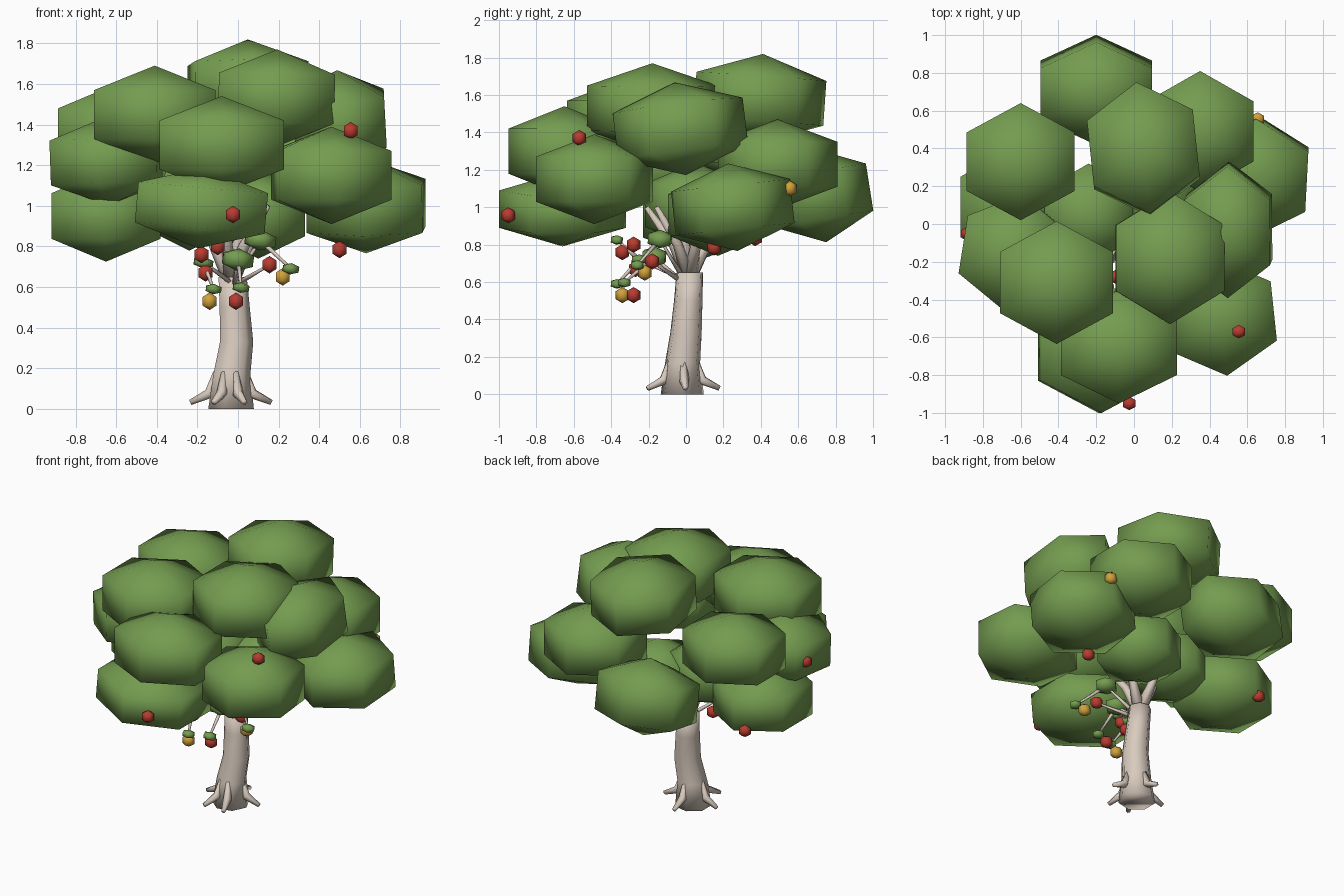
import bpy, bmesh, math
from mathutils import Vector, Matrix, Euler


def material(name, rgb):
    m = bpy.data.materials.new(name)
    m.diffuse_color = (*rgb, 1)
    return m


GREEN = material("leaf green", (0.175, 0.335, 0.08))
BARK = material("pale bark", (0.69, 0.595, 0.515))
RED = material("fruit red", (0.48, 0.045, 0.03))
GOLD = material("fruit gold", (0.64, 0.36, 0.045))


def finish(bm, name, mat):
    bmesh.ops.recalc_face_normals(bm, faces=bm.faces)
    for f in bm.faces:
        f.smooth = True
    me = bpy.data.meshes.new(name)
    bm.to_mesh(me)
    bm.free()
    me.materials.append(mat)
    ob = bpy.data.objects.new(name, me)
    bpy.context.collection.objects.link(ob)
    return ob


def clump(name, mat, centre, size, tilt=(0, 0, 0)):
    """Six-sided, three-ring ball; size = ring radius in x and y, pole height."""
    bm = bmesh.new()
    bmesh.ops.create_uvsphere(bm, u_segments=6, v_segments=3, radius=1)
    # turn so that ring corners point along y
    ring = max(bm.verts, key=lambda v: v.co.x ** 2 + v.co.y ** 2).co
    turn = math.pi / 2 - math.atan2(ring.y, ring.x)
    rot = Euler([math.radians(a) for a in tilt]).to_matrix().to_4x4()
    k = math.sqrt(0.75)
    scale = Matrix.Diagonal((size[0] / k, size[1] / k, size[2], 1))
    bm.transform(Matrix.Translation(centre) @ rot @ scale @ Matrix.Rotation(turn, 4, 'Z'))
    return finish(bm, name, mat)


def tube(name, mat, points, radii, sides=6):
    """Capped tapering tube through points."""
    pts = [Vector(p) for p in points]
    bm = bmesh.new()
    rings = []
    for i, p in enumerate(pts):
        d = pts[min(i + 1, len(pts) - 1)] - pts[max(i - 1, 0)]
        q = d.to_track_quat('Z', 'Y')
        if name == "trunk":
            q = Matrix.Identity(3).to_quaternion()
        ring = []
        for s in range(sides):
            a = 2 * math.pi * s / sides
            off = Vector((math.cos(a), math.sin(a), 0)) * radii[i]
            ring.append(bm.verts.new(p + q @ off))
        rings.append(ring)
    for a, b in zip(rings, rings[1:]):
        for s in range(sides):
            t = (s + 1) % sides
            bm.faces.new((a[s], a[t], b[t], b[s]))
    bm.faces.new(rings[0])
    bm.faces.new(rings[-1])
    return finish(bm, name, mat)


# Leaf clumps: centre, size, tilt in degrees
CLUMPS = [
    ((-0.20, 0.71, 1.065), (0.34, 0.275, 0.255), (9, 0, 0)),
    ((0.05, 0.395, 1.58), (0.325, 0.35, 0.24), (-4, 0, 6)),
    ((0.35, 0.49, 1.23), (0.325, 0.32, 0.24), (0, 0, 0)),
    ((0.50, -0.03, 1.42), (0.26, 0.35, 0.25), (7, -3, 0)),
    ((0.63, 0.25, 1.00), (0.33, 0.32, 0.235), (6, 0, -3)),
    ((0.19, -0.18, 1.53), (0.33, 0.35, 0.24), (0, 1, 0)),
    ((-0.41, -0.31, 1.45), (0.345, 0.325, 0.24), (0, 0, 0)),
    ((-0.08, -0.65, 1.30), (0.355, 0.30, 0.24), (0, 0, 0)),
    ((0.46, -0.49, 1.15), (0.325, 0.315, 0.24), (0, 0, 6)),
    ((-0.18, -0.66, 0.99), (0.37, 0.34, 0.20), (0, 5, 0)),
    ((-0.60, 0.33, 1.36), (0.33, 0.31, 0.24), (0, 0, 0)),
    ((-0.64, -0.15, 1.22), (0.305, 0.31, 0.22), (0, -2, -9)),
    ((-0.65, 0.09, 0.95), (0.31, 0.32, 0.225), (0, 0, 0)),
    ((0.10, 0.17, 0.96), (0.265, 0.265, 0.22), (0, 0, 0)),
    ((-0.24, 0.05, 1.01), (0.27, 0.27, 0.23), (0, 0, 0)),
]
for c, s, t in CLUMPS:
    clump("leaf_clump", GREEN, c, s, t)

# Trunk and spreading roots
tube("trunk", BARK,
     [(-0.04, -0.02, 0), (-0.035, -0.018, 0.17), (-0.011, 0, 0.33),
      (-0.02, 0.012, 0.50), (-0.03, 0.02, 0.65)],
     [0.118, 0.096, 0.086, 0.078, 0.073], 7)
for deg in (5, 90, 175, 245, 290):
    d = Vector((math.cos(math.radians(deg)), math.sin(math.radians(deg)), 0))
    base = Vector((-0.035, -0.02, 0))
    tube("root", BARK,
         [base + d * 0.07 + Vector((0, 0, 0.18)), base + d * 0.105 + Vector((0, 0, 0.075)),
          base + d * 0.20 + Vector((0, 0, 0.032))], [0.018, 0.028, 0.014], 5)

# Branches rising steeply from the trunk top into the crown
for i in (0, 4, 5, 8, 9, 12):
    start = Vector((-0.03, 0.02, 0.62))
    far = Vector(CLUMPS[i][0])
    mid = Vector((start.x + far.x * 0.13, start.y + far.y * 0.13, 0.80))
    end = Vector((far.x * 0.32, far.y * 0.32, 1.0))
    tube("branch", BARK, [start, mid, end], [0.042, 0.028, 0.014], 5)

# Small hanging sprigs: leaves on twigs
LEAVES = [
    ((0.26, -0.26, 0.69), 0.042, 0.028), ((-0.12, -0.37, 0.59), 0.04, 0.026),
    ((0.015, -0.33, 0.597), 0.042, 0.026), ((0, -0.17, 0.735), 0.08, 0.055),
    ((0.11, -0.14, 0.83), 0.08, 0.05), ((-0.18, -0.37, 0.825), 0.04, 0.026),
    ((-0.17, -0.25, 0.72), 0.05, 0.028),
]
for c, r, h in LEAVES:
    clump("small_leaf", GREEN, c, (r, r * 0.85, h), (0, 8, 20))
for a, b in [((-0.02, -0.02, 0.63), (0.11, -0.14, 0.83)), ((-0.02, -0.02, 0.60), (0, -0.17, 0.735)),
             ((-0.03, -0.02, 0.62), (-0.17, -0.25, 0.72)), ((0.11, -0.14, 0.83), (0.26, -0.26, 0.69)),
             ((0, -0.17, 0.735), (0.015, -0.33, 0.597)), ((-0.17, -0.25, 0.72), (-0.12, -0.37, 0.59)),
             ((-0.17, -0.25, 0.72), (-0.18, -0.37, 0.825)), ((0.0, -0.05, 0.62), (0.155, -0.18, 0.71))]:
    tube("twig", BARK, [a, b], [0.014, 0.007], 5)

# Fruit
REDS = [(-0.18, -0.34, 0.76), (-0.10, -0.28, 0.80), (-0.16, -0.27, 0.67), (-0.01, -0.28, 0.53),
        (0.155, -0.18, 0.71), (0.555, -0.57, 1.37), (-0.025, -0.95, 0.957), (0.50, 0.15, 0.785),
        (-0.88, -0.05, 1.20), (-0.71, 0.37, 0.835)]
GOLDS = [(-0.14, -0.34, 0.53), (0.22, -0.22, 0.65), (0.655, 0.555, 1.10)]
for places, mat in ((REDS, RED), (GOLDS, GOLD)):
    for p in places:
        clump("fruit", mat, p, (0.039, 0.036, 0.043))
